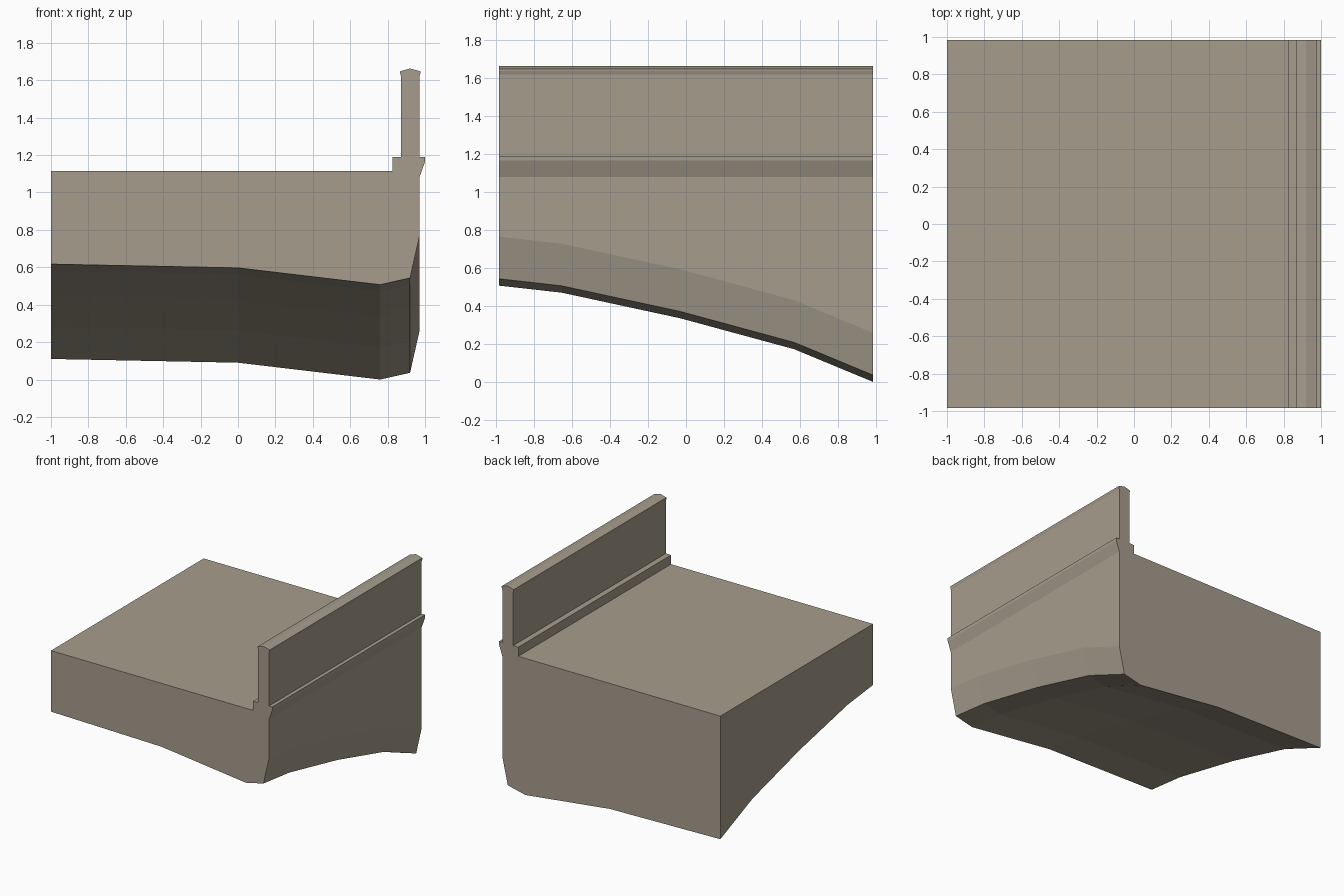
import bpy, bmesh

if "Cube" in bpy.data.objects:
    bpy.data.objects.remove(bpy.data.objects["Cube"])

stone = bpy.data.materials.new("warm grey stone")
stone.diffuse_color = (0.38, 0.335, 0.265, 1)
stone.use_nodes = True
stone.node_tree.nodes["Principled BSDF"].inputs["Base Color"].default_value = stone.diffuse_color

# Arch stations along the length: (y, drop of the underside)
STATIONS = [(-0.985, 0.0), (-0.655, -0.037), (-0.03, -0.172),
            (0.57, -0.335), (0.985, -0.507)]

# Underside of the cross-section (x, z), follows the arch
UNDERSIDE = [(-1.0, 0.617), (0.0, 0.597), (0.76, 0.507), (0.92, 0.543), (0.97, 0.765)]

# Outer ledge, parapet wall with cap, inner kerb and deck (straight along y)
UPPER = [(0.97, 1.08), (1.0, 1.165), (1.0, 1.19), (0.97, 1.19),
         (0.97, 1.62), (0.975, 1.637), (0.975, 1.648), (0.92, 1.663),
         (0.867, 1.648), (0.867, 1.637), (0.872, 1.62),
         (0.872, 1.19), (0.825, 1.19), (0.825, 1.115), (-1.0, 1.115)]


def loft(name, rings):
    """Skin closed rings of points into a capped solid."""
    bm = bmesh.new()
    rows = [[bm.verts.new(p) for p in ring] for ring in rings]
    n = len(rows[0])
    for a, b in zip(rows, rows[1:]):
        for i in range(n):
            j = (i + 1) % n
            bm.faces.new((a[i], a[j], b[j], b[i]))
    bm.faces.new(rows[0])
    bm.faces.new(rows[-1][::-1])
    bmesh.ops.recalc_face_normals(bm, faces=bm.faces)
    mesh = bpy.data.meshes.new(name)
    bm.to_mesh(mesh)
    bm.free()
    mesh.materials.append(stone)
    obj = bpy.data.objects.new(name, mesh)
    bpy.context.collection.objects.link(obj)
    return obj


# Arched bridge half-span with parapet
loft("bridge_span", [[(x, y, z + drop) for x, z in UNDERSIDE] +
                     [(x, y, z) for x, z in UPPER] for y, drop in STATIONS])
